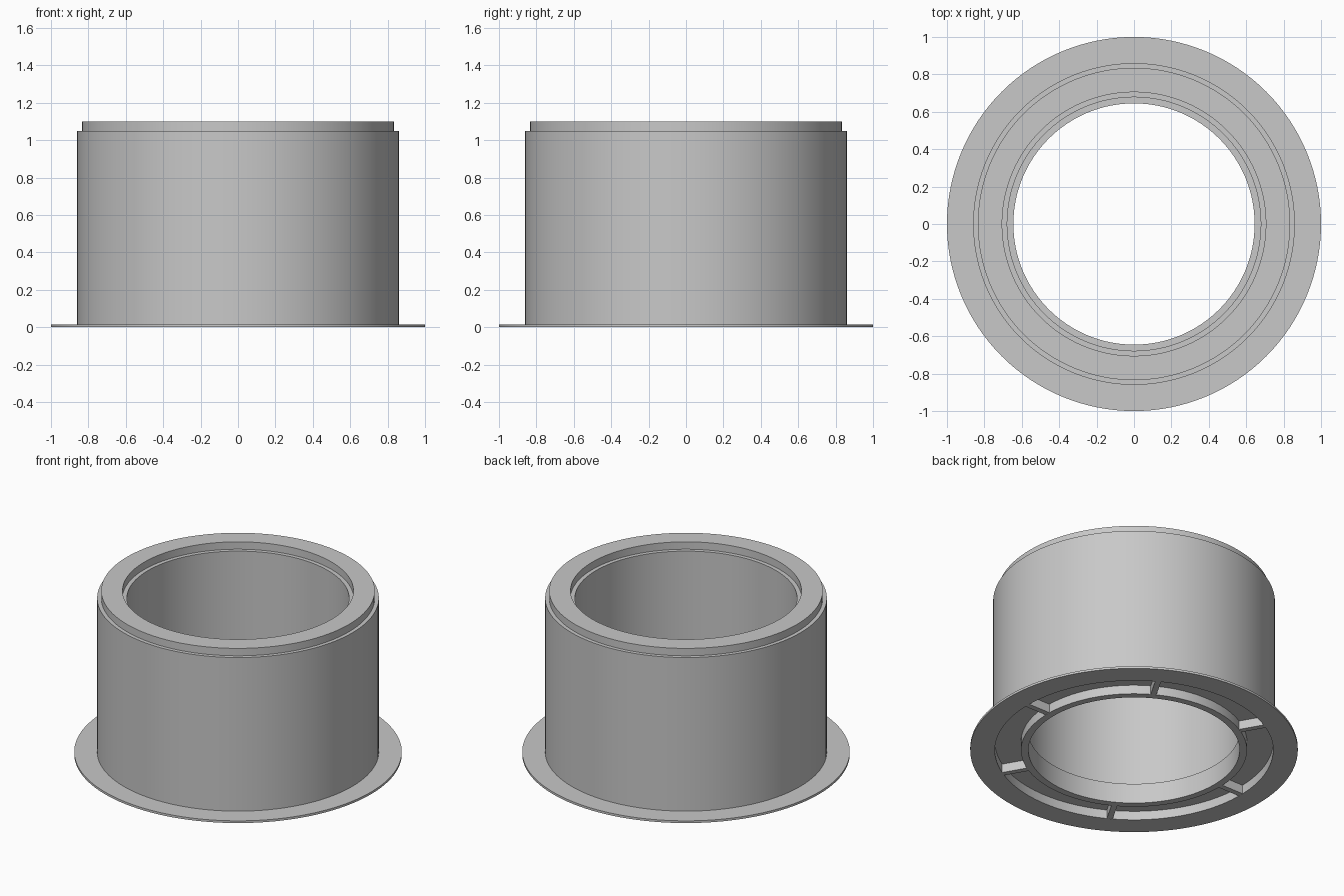
import bpy, bmesh, math
from mathutils import Matrix, Vector

SEGMENTS = 128
RIBS = 6
GROOVE_IN, GROOVE_OUT, GROOVE_TOP = 0.69, 0.85, 0.06

cube = bpy.data.objects.get("Cube")
if cube:
    bpy.data.objects.remove(cube, do_unlink=True)

# Single grey plastic
grey = bpy.data.materials.new("light_grey")
grey.use_nodes = True
colour = (0.58, 0.58, 0.58, 1)
grey.diffuse_color = colour
grey.node_tree.nodes["Principled BSDF"].inputs["Base Color"].default_value = colour


def finish(name, bm):
    bmesh.ops.recalc_face_normals(bm, faces=bm.faces)
    mesh = bpy.data.meshes.new(name)
    bm.to_mesh(mesh)
    bm.free()
    mesh.materials.append(grey)
    obj = bpy.data.objects.new(name, mesh)
    bpy.context.collection.objects.link(obj)
    return obj


def lathe(name, profile):
    """Revolve a closed (radius, height) outline around z."""
    bm = bmesh.new()
    rings = []
    for i in range(SEGMENTS):
        a = math.tau * i / SEGMENTS
        rings.append([bm.verts.new((r * math.cos(a), r * math.sin(a), z)) for r, z in profile])
    n = len(profile)
    for i, ring in enumerate(rings):
        after = rings[(i + 1) % SEGMENTS]
        for j in range(n):
            k = (j + 1) % n
            bm.faces.new((ring[j], after[j], after[k], ring[k]))
    return finish(name, bm)


# Flanged sleeve: stepped rim on top, inner lip and ring groove at the base
sleeve = lathe("flanged_sleeve", [
    (GROOVE_OUT, 0), (1, 0), (1, 0.015), (0.86, 0.015),
    (0.86, 1.05), (0.835, 1.05), (0.835, 1.1),
    (0.705, 1.1), (0.705, 1.05), (0.678, 1.05),
    (0.678, 0.135), (0.645, 0.135), (0.645, 0),
    (GROOVE_IN, 0), (GROOVE_IN, GROOVE_TOP), (GROOVE_OUT, GROOVE_TOP),
])
bpy.context.view_layer.objects.active = sleeve
sleeve.select_set(True)
bpy.ops.object.shade_smooth_by_angle(angle=math.radians(30))

# Radial ribs bridging the groove
bm = bmesh.new()
length = GROOVE_OUT - GROOVE_IN + 0.01
centre = Vector(((GROOVE_OUT + GROOVE_IN) / 2, 0, GROOVE_TOP / 2 + 0.001))
for i in range(RIBS):
    turn = Matrix.Rotation(math.tau * i / RIBS, 4, "Z")
    size = Matrix.Diagonal((length, 0.036, GROOVE_TOP, 1))
    bmesh.ops.create_cube(bm, size=1, matrix=turn @ Matrix.Translation(centre) @ size)
finish("groove_ribs", bm)
